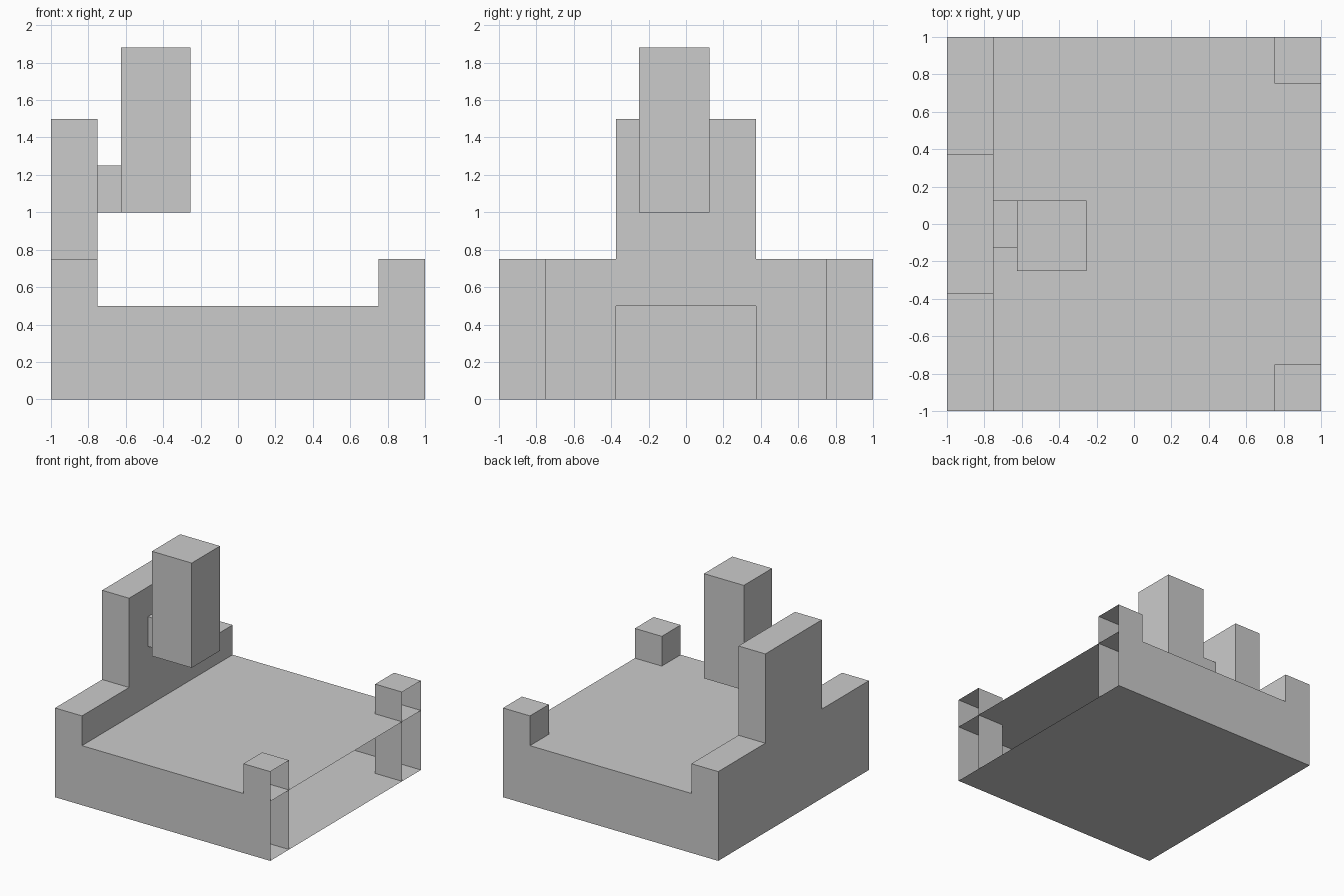
import bpy
import bmesh
from mathutils import Vector

# Remove the default cube only
cube = bpy.data.objects.get("Cube")
if cube:
    bpy.data.objects.remove(cube, do_unlink=True)

# Single flat colour
grey = bpy.data.materials.new("plain_grey")
grey.use_nodes = True
colour = (0.6, 0.6, 0.6, 1.0)
grey.diffuse_color = colour
for node in grey.node_tree.nodes:
    if node.type == "BSDF_PRINCIPLED":
        node.inputs["Base Color"].default_value = colour


def box(name, x, y, z, open_right=False):
    """Box from (min, max) ranges; open_right leaves out its +x wall."""
    low, high = Vector((x[0], y[0], z[0])), Vector((x[1], y[1], z[1]))
    bm = bmesh.new()
    bmesh.ops.create_cube(bm, size=1)
    bmesh.ops.scale(bm, vec=high - low, verts=bm.verts)
    bmesh.ops.translate(bm, vec=(low + high) / 2, verts=bm.verts)
    bm.normal_update()
    if open_right:
        wall = [f for f in bm.faces if f.normal.x > 0.9]
        bmesh.ops.delete(bm, geom=wall, context="FACES")
    mesh = bpy.data.meshes.new(name)
    bm.to_mesh(mesh)
    bm.free()
    mesh.materials.append(grey)
    obj = bpy.data.objects.new(name, mesh)
    bpy.context.collection.objects.link(obj)
    return obj


# Hollow base, open on one end
box("base_slab", (-1, 1), (-1, 1), (0, 0.5), open_right=True)

# Matching rails and open corner posts on both sides
for side, s in (("front", -1), ("back", 1)):
    box(side + "_rail", (-1, -0.75), sorted((s * 0.375, s)), (0, 0.75))
    box(side + "_post", (0.75, 1), sorted((s * 0.75, s)), (0, 0.75),
        open_right=True)

# Tall backboard standing between the rails
box("backboard", (-1, -0.75), (-0.375, 0.375), (0.5, 1.5))

# Upright block held out by a short arm
box("arm", (-0.75, -0.625), (-0.125, 0.125), (1, 1.25))
box("upright_block", (-0.625, -0.255), (-0.25, 0.125), (1, 1.88))
